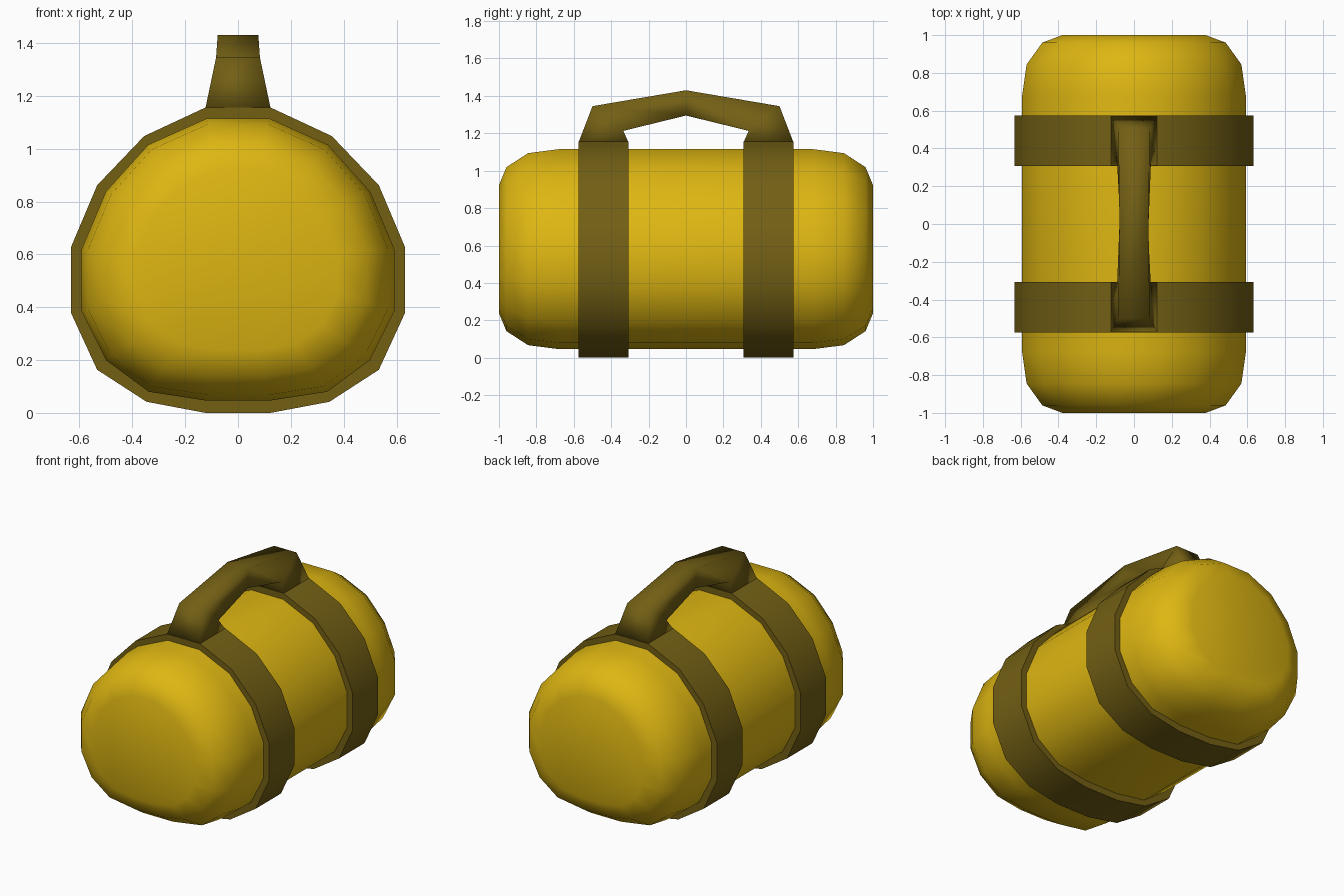
import bpy, bmesh, math

if "Cube" in bpy.data.objects:
    bpy.data.objects.remove(bpy.data.objects["Cube"])


def material(name, rgb):
    m = bpy.data.materials.new(name)
    m.diffuse_color = (*rgb, 1)
    m.use_nodes = True
    m.node_tree.nodes["Principled BSDF"].inputs["Base Color"].default_value = m.diffuse_color
    return m


yellow = material("yellow", (0.73, 0.47, 0.006))
dark = material("dark_olive", (0.17, 0.115, 0.007))


def mirrored(half):
    # right half of a section, top to bottom, closed with its mirror image
    return half + [(-x, z) for x, z in reversed(half)]


def loft(name, rings, mat, angle, cap=True):
    # skin successive closed rings of points
    bm = bmesh.new()
    vs = [[bm.verts.new(p) for p in r] for r in rings]
    pairs = list(zip(vs, vs[1:]))
    if not cap:
        pairs.append((vs[-1], vs[0]))
    for a, b in pairs:
        for i in range(len(a)):
            j = (i + 1) % len(a)
            bm.faces.new((a[i], a[j], b[j], b[i]))
    if cap:
        bm.faces.new(vs[0])
        bm.faces.new(vs[-1])
    bmesh.ops.recalc_face_normals(bm, faces=bm.faces)
    me = bpy.data.meshes.new(name)
    bm.to_mesh(me)
    bm.free()
    me.materials.append(mat)
    ob = bpy.data.objects.new(name, me)
    bpy.context.collection.objects.link(ob)
    bpy.ops.object.select_all(action='DESELECT')
    ob.select_set(True)
    bpy.context.view_layer.objects.active = ob
    bpy.ops.object.shade_smooth_by_angle(angle=math.radians(angle))
    return ob


body_section = mirrored([(0.117, 1.115), (0.34, 1.015), (0.50, 0.838), (0.592, 0.62),
                         (0.592, 0.385), (0.50, 0.20), (0.338, 0.08), (0.117, 0.046)])
strap_section = mirrored([(0.123, 1.156), (0.355, 1.048), (0.533, 0.862), (0.632, 0.628),
                          (0.632, 0.378), (0.533, 0.163), (0.346, 0.042), (0.123, 0.0)])

# body: rounded-end barrel, sections shrinking towards the ends
ZC = 0.58
ends = [(0.68, 1.0), (0.845, 0.96), (0.96, 0.82), (1.0, 0.64)]
stations = [(-y, s) for y, s in reversed(ends)] + ends
loft("barrel_body",
     [[(x * s, y, ZC + (z - ZC) * s) for x, z in body_section] for y, s in stations],
     yellow, 65)

# straps: two thick bands around the body
inner = [(x * 0.97, ZC + (z - ZC) * 0.97) for x, z in body_section]
for name, sign in (("front_strap", -1), ("back_strap", 1)):
    y0, y1 = sign * 0.307, sign * 0.575
    loft(name, [[(x, y, z) for x, z in sec] for sec, y in
                ((strap_section, y0), (strap_section, y1), (inner, y1), (inner, y0))],
         dark, 40, cap=False)

# handle: (outer y, z, half width), (inner y, z, half width) from foot to middle
half = [((0.575, 1.15, 0.124), (0.307, 1.15, 0.124)),
        ((0.50, 1.345, 0.083), (0.335, 1.213, 0.09)),
        ((0.0, 1.43, 0.077), (0.0, 1.295, 0.072))]
path = [(o, i, -1) for o, i in half] + [(o, i, 1) for o, i in reversed(half[:-1])]
loft("carry_handle",
     [[(-o[2], o[0] * s, o[1]), (o[2], o[0] * s, o[1]),
       (i[2], i[0] * s, i[1]), (-i[2], i[0] * s, i[1])] for o, i, s in path],
     dark, 120)
